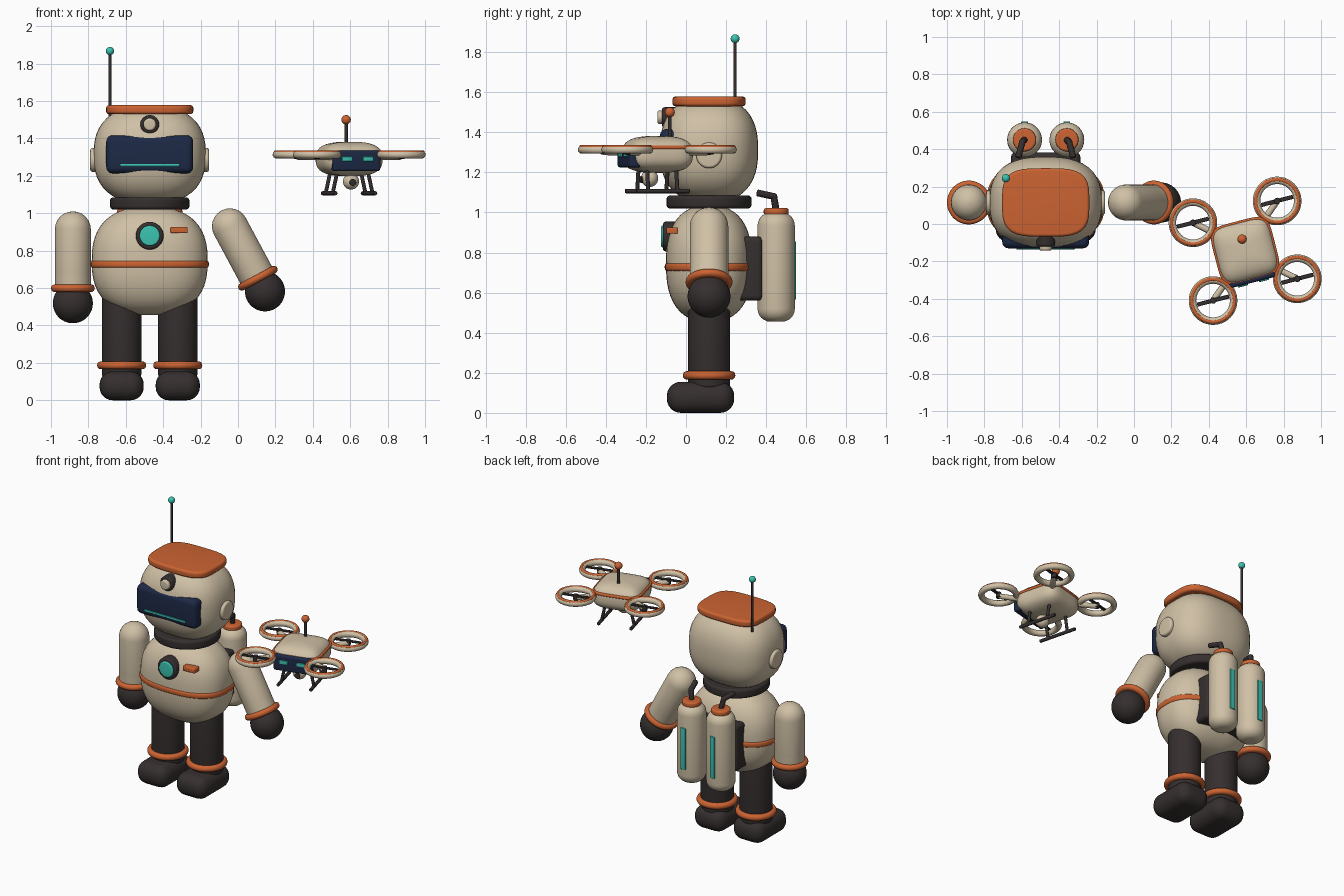
import bpy, bmesh, math
from mathutils import Matrix, Vector

if "Cube" in bpy.data.objects:
    bpy.data.objects.remove(bpy.data.objects["Cube"])

def mat(name, rgb):
    m = bpy.data.materials.new(name)
    m.diffuse_color = (*rgb, 1)
    m.use_nodes = True
    m.node_tree.nodes["Principled BSDF"].inputs["Base Color"].default_value = m.diffuse_color
    return m

CREAM = mat("cream", (0.63, 0.53, 0.38))
ORANGE = mat("orange", (0.60, 0.125, 0.032))
DARK = mat("charcoal", (0.036, 0.028, 0.028))
NAVY = mat("navy", (0.012, 0.022, 0.060))
TEAL = mat("teal", (0.045, 0.55, 0.44))

T = lambda x, y, z: Matrix.Translation((x, y, z))
RX = Matrix.Rotation(math.pi / 2, 4, 'X')      # local z -> -y
RY = Matrix.Rotation(math.pi / 2, 4, 'Y')      # local z -> +x
frame = Matrix()                               # current assembly frame

def finish(bm, name, m, loc):
    bmesh.ops.recalc_face_normals(bm, faces=bm.faces)
    me = bpy.data.meshes.new(name)
    bm.to_mesh(me)
    bm.free()
    me.materials.append(m)
    ob = bpy.data.objects.new(name, me)
    bpy.context.collection.objects.link(ob)
    ob.matrix_world = frame @ loc
    return ob

def blob(name, m, loc, half, nh=2.0, nv=2.0):
    """Superellipsoid with plan exponent nh and vertical exponent nv."""
    bm = bmesh.new()
    bmesh.ops.create_uvsphere(bm, u_segments=48, v_segments=28, radius=1)
    for v in bm.verts:
        x, y, z = map(abs, v.co)
        k = ((x**nh + y**nh)**(nv / nh) + z**nv)**(1 / nv)
        v.co = Vector(half) * v.co / k
    return finish(bm, name, m, loc)

def ball(name, m, p, r):
    return blob(name, m, T(*p), (r, r, r))

def drum(name, m, loc, hx, z0, z1, b, hy=None, n=2.0, seg=48):
    """Upright drum with superellipse plan and edges rounded by b."""
    hy = hy or hx
    arc = [i * math.pi / 12 for i in range(7)]
    prof = [(b * (math.sin(a) - 1), z0 + b * (1 - math.cos(a))) for a in arc]
    prof += [(b * (math.cos(a) - 1), z1 - b * (1 - math.sin(a))) for a in arc]
    bm = bmesh.new()
    rings = []
    for d, z in prof:
        ring = []
        for i in range(seg):
            a = 2 * math.pi * i / seg
            c, s = math.cos(a), math.sin(a)
            k = (abs(c)**n + abs(s)**n)**(-1 / n)
            ring.append(bm.verts.new(((hx + d + 1e-4) * c * k, (hy + d + 1e-4) * s * k, z)))
        rings.append(ring)
    for r0, r1 in zip(rings, rings[1:]):
        for i in range(seg):
            j = (i + 1) % seg
            bm.faces.new((r0[i], r0[j], r1[j], r1[i]))
    bm.faces.new(rings[0])
    bm.faces.new(rings[-1])
    return finish(bm, name, m, loc)

def box(name, m, p, half, b):
    bm = bmesh.new()
    bmesh.ops.create_cube(bm, size=2)
    for v in bm.verts:
        v.co = Vector(half) * v.co
    bmesh.ops.bevel(bm, geom=bm.edges[:], offset=b, segments=6, profile=0.5, affect='EDGES')
    return finish(bm, name, m, T(*p))

def rod(name, m, p, q, r):
    p, q = Vector(p), Vector(q)
    d = q - p
    rot = Vector((0, 0, 1)).rotation_difference(d).to_matrix().to_4x4()
    return drum(name, m, T(*p) @ rot, r, 0, d.length, r * 0.3, seg=16)

def ring(name, m, p, R, r):
    bm = bmesh.new()
    n, k = 48, 14
    vs = [[bm.verts.new(((R + r * math.cos(b)) * math.cos(a), (R + r * math.cos(b)) * math.sin(a),
                         r * math.sin(b))) for b in [2 * math.pi * j / k for j in range(k)]]
          for a in [2 * math.pi * i / n for i in range(n)]]
    for i in range(n):
        for j in range(k):
            i2, j2 = (i + 1) % n, (j + 1) % k
            bm.faces.new((vs[i][j], vs[i2][j], vs[i2][j2], vs[i][j2]))
    return finish(bm, name, m, T(*p))

# ---------- robot (local x = 0 is its own centre) ----------
frame = T(-0.472, 0.115, 0)

# head, cap and antenna
blob("head", CREAM, T(0, 0, 1.312), (0.30, 0.245, 0.262), 2.6, 2.5)
drum("head_cap", ORANGE, T(0, 0, 0), 0.233, 1.53, 1.578, 0.016, hy=0.183, n=3.6, seg=64)
rod("antenna_rod", DARK, (-0.213, 0.13, 1.50), (-0.213, 0.13, 1.86), 0.008)
ball("antenna_tip", TEAL, (-0.213, 0.13, 1.867), 0.022)

# face
box("visor", NAVY, (0, -0.165, 1.315), (0.2325, 0.08, 0.1015), 0.034)
box("visor_light", TEAL, (0, -0.246, 1.257), (0.157, 0.004, 0.0065), 0.002)
drum("forehead_lamp", DARK, T(0, -0.1, 1.475) @ RX, 0.05, 0, 0.135, 0.012)
drum("forehead_lens", CREAM, T(0, -0.1, 1.475) @ RX, 0.034, 0.1, 0.158, 0.012)
for s in (-1, 1):
    drum("ear", CREAM, T(s * 0.29, 0, 1.285) @ RY, 0.064, -0.028, 0.028, 0.014)

# neck, torso and belt
drum("neck", DARK, T(0, 0, 0), 0.212, 1.02, 1.085, 0.018)
blob("torso", CREAM, T(0, 0, 0.745), (0.31, 0.215, 0.29), 2.5, 2.5)
drum("belt", ORANGE, T(0, 0, 0), 0.316, 0.705, 0.75, 0.018, hy=0.221, n=2.5, seg=64)
drum("chest_ring", DARK, T(0, -0.12, 0.88) @ RX, 0.074, 0, 0.11, 0.014)
drum("chest_light", TEAL, T(0, -0.12, 0.88) @ RX, 0.054, 0.08, 0.12, 0.008)
box("chest_badge", ORANGE, (0.157, -0.185, 0.91), (0.046, 0.028, 0.016), 0.006)

# legs
for s in (-1, 1):
    x = s * 0.15
    drum("leg", DARK, T(x, 0, 0), 0.105, 0.12, 0.62, 0.02)
    drum("ankle_ring", ORANGE, T(x, 0, 0), 0.131, 0.166, 0.208, 0.0205)
    box("foot", DARK, (x, -0.0425, 0.0775), (0.118, 0.168, 0.0775), 0.07)

# arms: the one on the right swings outward
for x, z, deg in ((-0.411, 0.914, 0), (0.429, 0.93, -28.3)):
    A = T(x, 0, z) @ Matrix.Rotation(math.radians(deg), 4, 'Y')
    drum("arm", CREAM, A, 0.096, -0.34, 0.096, 0.0955)
    drum("arm_sleeve", CREAM, A, 0.096, -0.32, 0, 0.002)
    drum("cuff", ORANGE, A, 0.117, -0.335, -0.295, 0.0195)
    blob("hand", DARK, A @ T(0, 0, -0.395), (0.107, 0.107, 0.107))

# backpack with two tanks
box("backpack", DARK, (0, 0.2, 0.72), (0.185, 0.068, 0.16), 0.025)
for s in (-1, 1):
    x, y = s * 0.113, 0.335
    drum("tank", CREAM, T(x, y, 0), 0.093, 0.455, 1.0, 0.065)
    drum("tank_cap", ORANGE, T(x, y, 0), 0.062, 0.985, 1.022, 0.012)
    box("tank_gauge", TEAL, (x, y + 0.092, 0.71), (0.018, 0.007, 0.145), 0.004)
    a, b, c = (x, y, 1.01), (x + s * 0.012, y - 0.012, 1.08), (x + s * 0.035, y - 0.095, 1.098)
    rod("hose_lower", DARK, a, b, 0.017)
    ball("hose_elbow", DARK, b, 0.0175)
    rod("hose_upper", DARK, b, c, 0.017)

# ---------- drone (turned about z) ----------
frame = T(0.594, -0.143, 0) @ Matrix.Rotation(math.radians(14.5), 4, 'Z')

blob("drone_body", CREAM, T(0, 0, 1.29), (0.162, 0.16, 0.092), 5, 2.8)
drum("drone_band", ORANGE, T(0, 0, 0), 0.165, 1.315, 1.335, 0.008, hy=0.163, n=5, seg=64)
box("drone_visor", NAVY, (0, -0.145, 1.28), (0.13, 0.03, 0.055), 0.014)
rod("drone_antenna", DARK, (0, 0.064, 1.36), (0, 0.064, 1.49), 0.009)
ball("drone_antenna_tip", ORANGE, (0, 0.064, 1.5), 0.025)
drum("camera_mount", DARK, T(0, -0.04, 0), 0.03, 1.175, 1.225, 0.005)
ball("camera", CREAM, (0, -0.04, 1.17), 0.043)
drum("camera_lens", DARK, T(0, -0.04, 1.165) @ RX, 0.018, 0, 0.047, 0.004)

for s in (-1, 1):
    box("drone_eye", TEAL, (s * 0.058, -0.176, 1.29), (0.028, 0.006, 0.013), 0.004)
    # landing skid
    rod("skid", DARK, (s * 0.11, -0.137, 1.107), (s * 0.11, 0.137, 1.107), 0.011)
    for t in (-1, 1):
        rod("skid_leg", DARK, (s * 0.085, t * 0.075, 1.22), (s * 0.11, t * 0.075, 1.107), 0.010)
        # rotor
        x, y, z = s * 0.2325, t * 0.215, 1.313
        rod("rotor_arm", CREAM, (s * 0.11, t * 0.11, 1.30), (x, y, 1.303), 0.017)
        ring("rotor_ring", CREAM, (x, y, z), 0.110, 0.020)
        ring("rotor_trim", ORANGE, (x, y, z + 0.014), 0.114, 0.010)
        drum("rotor_hub", DARK, T(x, y, 0), 0.017, 1.29, 1.328, 0.004, seg=20)
        box("rotor_blade", DARK, (x, y, 1.318), (0.088, 0.011, 0.005), 0.003)

# smooth shading with sharp edges kept
for ob in bpy.data.objects:
    ob.select_set(True)
    bpy.context.view_layer.objects.active = ob
bpy.ops.object.shade_smooth_by_angle(angle=math.radians(35))
